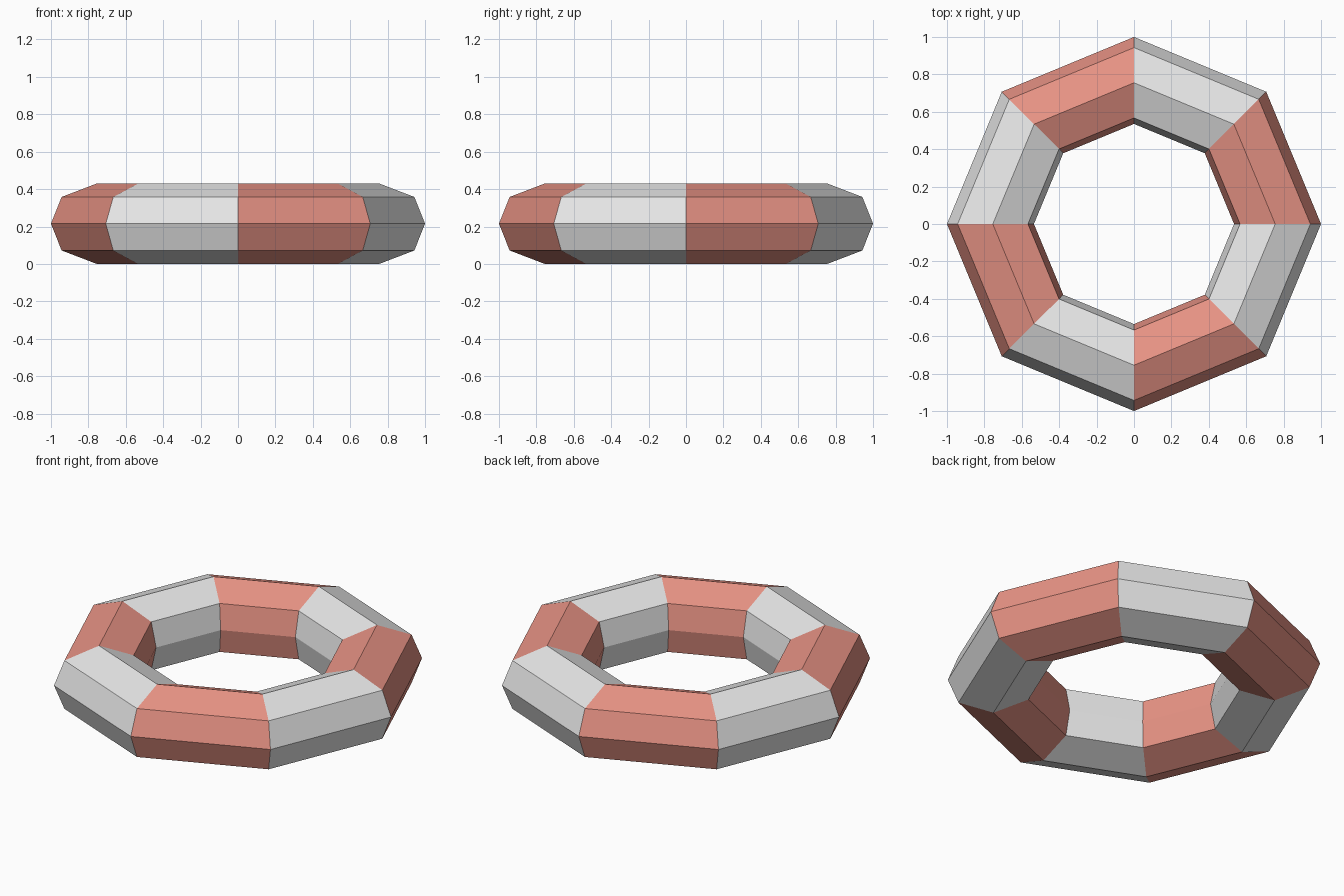
import bpy, bmesh
from math import cos, sin, tau

cube = bpy.data.objects.get("Cube")
if cube:
    bpy.data.objects.remove(cube, do_unlink=True)


def make_material(name, rgb):
    mat = bpy.data.materials.new(name)
    mat.use_nodes = True
    mat.diffuse_color = (*rgb, 1)
    mat.node_tree.nodes["Principled BSDF"].inputs["Base Color"].default_value = (*rgb, 1)
    return mat


SIDES = 8
# Tube cross-section as (radius, height), going round from the outer rim
PROFILE = [(1, 0.215), (0.943, 0.358), (0.755, 0.43), (0.567, 0.358),
           (0.535, 0.215), (0.567, 0.072), (0.755, 0), (0.943, 0.072)]

# Ring: the cross-section repeated around z and bridged, bands alternating in colour
bm = bmesh.new()
loops = []
for i in range(SIDES):
    a = tau * i / SIDES
    loops.append([bm.verts.new((r * cos(a), r * sin(a), z)) for r, z in PROFILE])
for i in range(SIDES):
    here, there = loops[i], loops[(i + 1) % SIDES]
    for j in range(len(PROFILE)):
        k = (j + 1) % len(PROFILE)
        face = bm.faces.new((here[j], there[j], there[k], here[k]))
        face.material_index = i % 2
bmesh.ops.recalc_face_normals(bm, faces=bm.faces)

mesh = bpy.data.meshes.new("float_ring")
bm.to_mesh(mesh)
bm.free()
mesh.materials.append(make_material("salmon_red", (0.8, 0.29, 0.232)))
mesh.materials.append(make_material("off_white", (0.8, 0.8, 0.8)))
ring = bpy.data.objects.new("float_ring", mesh)
bpy.context.collection.objects.link(ring)
